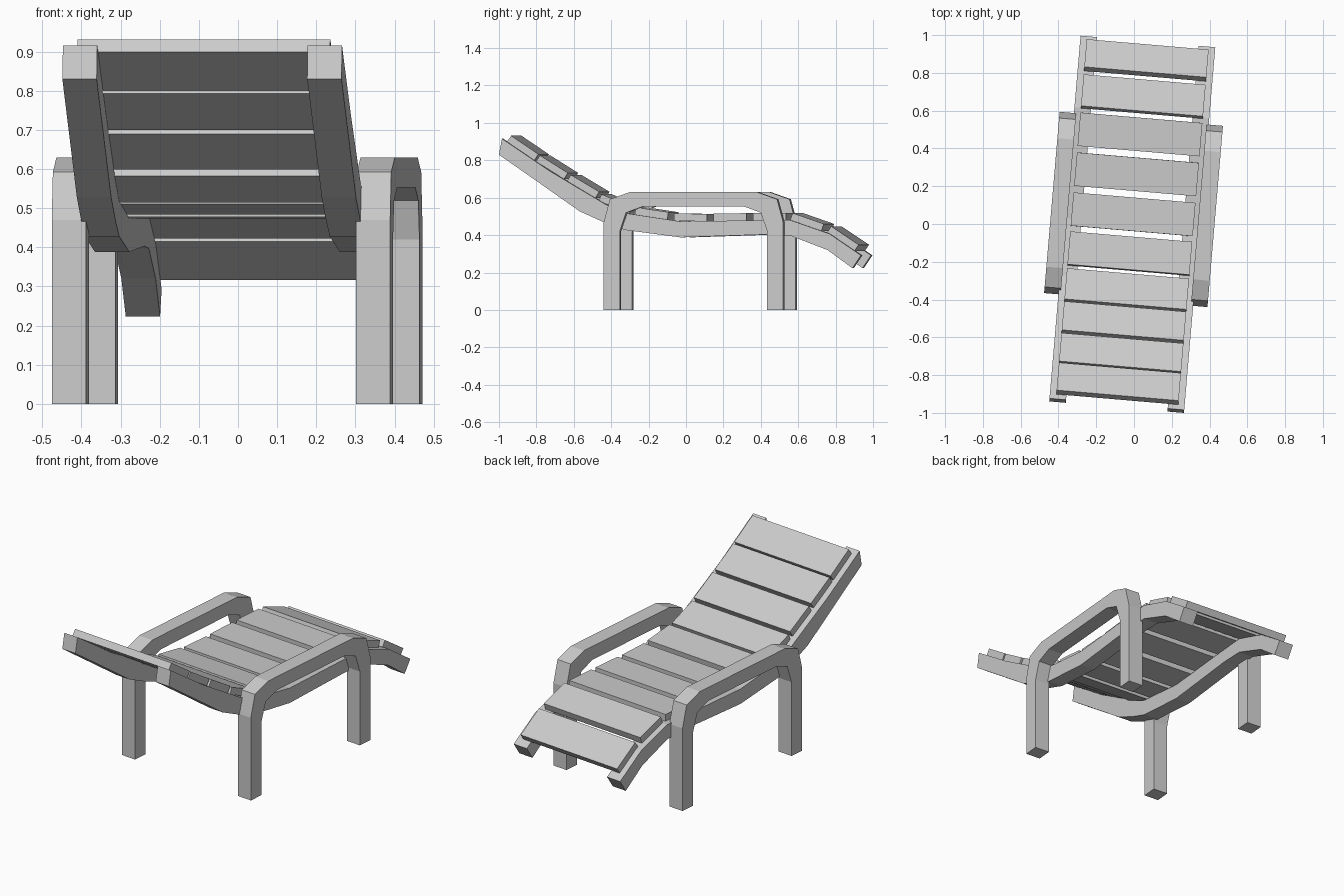
import bpy, bmesh, math
from mathutils import Matrix, Vector

cube = bpy.data.objects.get("Cube")
if cube:
    bpy.data.objects.remove(cube, do_unlink=True)

grey = bpy.data.materials.new("plain_grey")
grey.use_nodes = True
colour = (0.6, 0.6, 0.6, 1)
grey.diffuse_color = colour
grey.node_tree.nodes["Principled BSDF"].inputs["Base Color"].default_value = colour

# The lounger stands slightly turned about the vertical axis
TURN = Matrix.Rotation(math.radians(-4.9), 4, "Z") @ Matrix.Translation((-0.009, 0, 0))


def add_object(name, bm):
    bmesh.ops.recalc_face_normals(bm, faces=bm.faces[:])
    mesh = bpy.data.meshes.new(name)
    bm.to_mesh(mesh)
    bm.free()
    mesh.materials.append(grey)
    obj = bpy.data.objects.new(name, mesh)
    obj.matrix_world = TURN
    bpy.context.collection.objects.link(obj)


def band(name, upper, lower, x0, x1):
    """Square-section bar between two matching (y, z) outlines."""
    bm = bmesh.new()
    rings = []
    for (ya, za), (yb, zb) in zip(upper, lower):
        rings.append([bm.verts.new(p) for p in
                      ((x0, ya, za), (x1, ya, za), (x1, yb, zb), (x0, yb, zb))])
    for a, b in zip(rings, rings[1:]):
        for i in range(4):
            j = (i + 1) % 4
            bm.faces.new((a[i], a[j], b[j], b[i]))
    bm.faces.new(rings[0])
    bm.faces.new(rings[-1])
    add_object(name, bm)


# Arm frames: front half of the arch, mirrored about its middle
MID = 0.0765
outer = [(-0.405, 0), (-0.405, 0.47), (-0.372, 0.592), (-0.265, 0.63)]
inner = [(-0.319, 0), (-0.319, 0.42), (-0.285, 0.52), (-0.195, 0.553)]


def arch(half):
    return half + [(2 * MID - y, z) for y, z in reversed(half)]


# Long side rails: matching top and bottom outlines
rail_top = [(-0.958, 0.916), (-0.70, 0.742), (-0.49, 0.617), (-0.403, 0.565), (-0.30, 0.518),
            (0, 0.473), (0.45, 0.48), (0.59, 0.48), (0.80, 0.407), (0.969, 0.292)]
rail_bottom = [(-0.974, 0.83), (-0.75, 0.674), (-0.542, 0.528), (-0.41, 0.468), (-0.30, 0.428),
               (0, 0.388), (0.45, 0.403), (0.59, 0.397), (0.79, 0.32), (0.923, 0.223)]

for side, s in (("left", 1), ("right", -1)):
    band(side + "_arm_frame", arch(outer), arch(inner), s * 0.346, s * 0.434)
    band(side + "_side_rail", rail_top, rail_bottom, s * 0.27, s * 0.358)


def rail_height(y):
    for (y0, z0), (y1, z1) in zip(rail_top, rail_top[1:]):
        if y <= y1:
            return z0 + (z1 - z0) * (y - y0) / (y1 - y0)
    return rail_top[-1][1]


# Slats: boards resting on the rails and following their slope
THICK, LENGTH, WIDTH = 0.039, 0.177, 0.648
slat_centres = [-0.838, -0.682, -0.515, -0.345, -0.155, 0.051, 0.263, 0.475, 0.683, 0.880]
for n, top_y in enumerate(slat_centres, 1):
    front, back = rail_height(top_y - 0.085), rail_height(top_y + 0.08)
    angle = math.atan2(back - front, 0.165)
    y = top_y + THICK * math.sin(angle)
    base = Vector((0, y, (rail_height(y - 0.07) + rail_height(y + 0.07)) / 2))
    bm = bmesh.new()
    bmesh.ops.create_cube(bm, size=1, matrix=Matrix.Translation(base)
                          @ Matrix.Rotation(angle, 4, "X")
                          @ Matrix.Translation((0, 0, THICK / 2))
                          @ Matrix.Diagonal((WIDTH, LENGTH, THICK, 1)))
    add_object("slat_%d" % n, bm)
